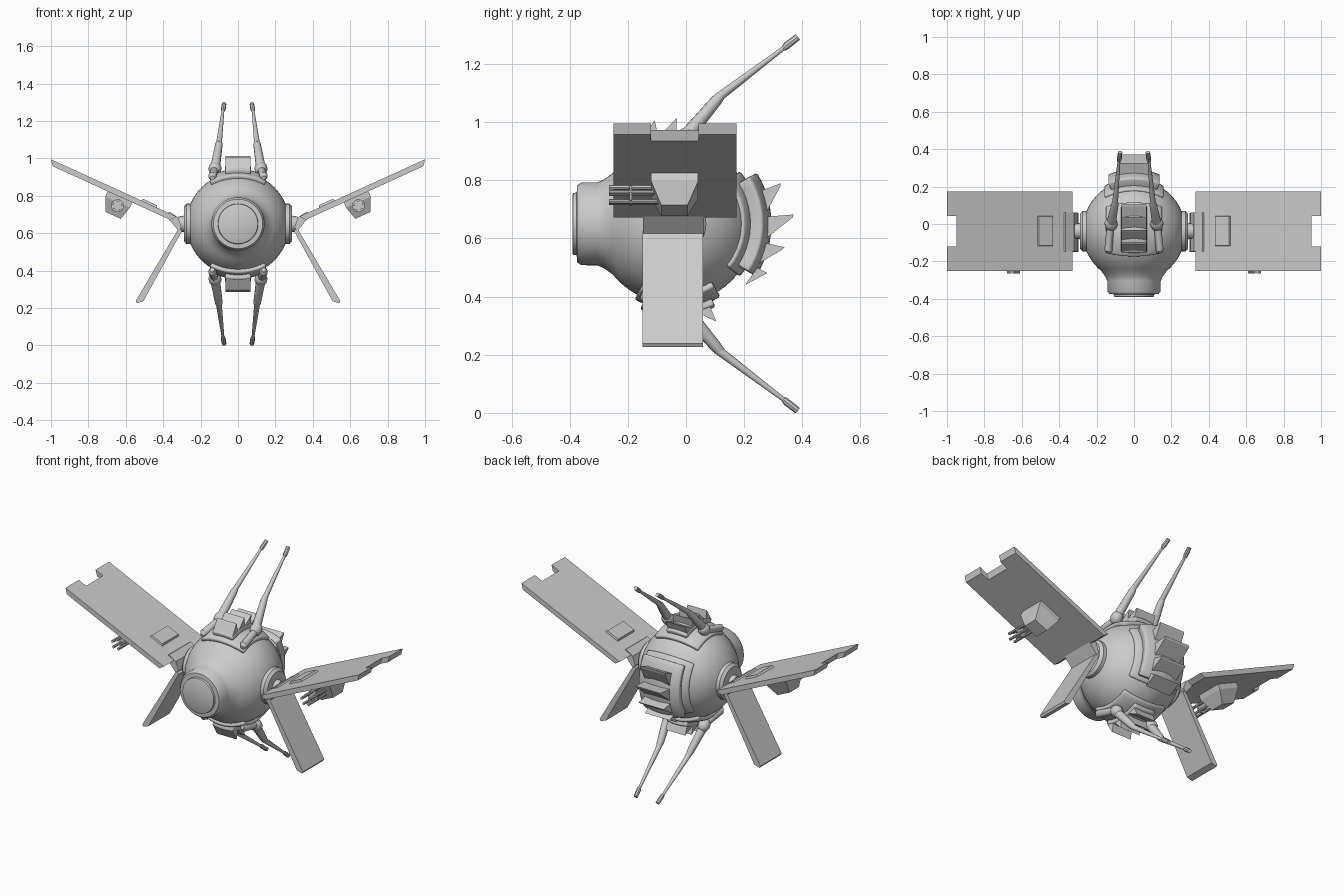
import bpy, bmesh
from math import sin, cos, radians, pi
from mathutils import Vector

if "Cube" in bpy.data.objects:
    bpy.data.objects.remove(bpy.data.objects["Cube"])

CZ = 0.65            # all parts share this origin height, so mirroring works in x and z
CY = -0.038          # body centre in y


def make(name, verts, faces, mirror=(), smooth=False, bevel=0):
    me = bpy.data.meshes.new(name)
    me.from_pydata([(v[0], v[1], v[2] - CZ) for v in verts], [], faces)
    bm = bmesh.new()
    bm.from_mesh(me)
    bmesh.ops.recalc_face_normals(bm, faces=bm.faces)
    bm.to_mesh(me)
    bm.free()
    ob = bpy.data.objects.new(name, me)
    bpy.context.collection.objects.link(ob)
    ob.location.z = CZ
    if smooth:
        bpy.ops.object.select_all(action='DESELECT')
        ob.select_set(True)
        bpy.context.view_layer.objects.active = ob
        bpy.ops.object.shade_smooth_by_angle(angle=radians(35))
    if bevel:
        b = ob.modifiers.new("bevel", 'BEVEL')
        b.width, b.segments = bevel, 2
    if mirror:
        m = ob.modifiers.new("mirror", 'MIRROR')
        m.use_axis = ('x' in mirror, False, 'z' in mirror)
        m.use_mirror_merge = False
    return ob


def loft(name, rings, **kw):
    """Skin equal-length closed rings and cap both ends."""
    n = len(rings[0])
    verts = [v for r in rings for v in r]
    faces = [(i * n + j, i * n + (j + 1) % n, (i + 1) * n + (j + 1) % n, (i + 1) * n + j)
             for i in range(len(rings) - 1) for j in range(n)]
    faces += [tuple(range(n)), tuple(range(len(verts) - n, len(verts)))]
    return make(name, verts, faces, **kw)


def tube(name, stations, seg=12, **kw):
    """Round bar through (point, radius) stations."""
    pts = [Vector(p) for p, r in stations]
    rings = []
    axis = (pts[-1] - pts[0]).normalized()
    u = axis.orthogonal().normalized()
    w = axis.cross(u)
    for p, (_, r) in zip(pts, stations):
        rings.append([p + r * (u * cos(2 * pi * k / seg) + w * sin(2 * pi * k / seg)) for k in range(seg)])
    return loft(name, rings, smooth=True, **kw)


def polar(r, a, b=0):
    """Point around the body: a turns from back (0) to top (90), b turns sideways."""
    a, b = radians(a), radians(b)
    return (r * sin(b), CY + r * cos(b) * cos(a), CZ + r * cos(b) * sin(a))


def patch(name, r, thick, a0, a1, b, mirror=(), n=12):
    """Curved armour plate lying on the body."""
    verts = [polar(r, a0 + (a1 - a0) * i / n, -b + 2 * b * j / n) for i in range(n + 1) for j in range(n + 1)]
    m = n + 1
    faces = [(i * m + j, i * m + j + 1, (i + 1) * m + j + 1, (i + 1) * m + j) for i in range(n) for j in range(n)]
    ob = make(name, verts, faces, smooth=True)
    if sum(f.normal.dot(f.center - Vector((0, CY, 0))) for f in ob.data.polygons) < 0:
        ob.data.flip_normals()
    s = ob.modifiers.new("thickness", 'SOLIDIFY')
    s.thickness, s.offset = thick, -1
    bv = ob.modifiers.new("bevel", 'BEVEL')
    bv.width, bv.segments, bv.angle_limit = 0.008, 2, radians(50)
    if mirror:
        mm = ob.modifiers.new("mirror", 'MIRROR')
        mm.use_axis = (False, False, True)
        mm.use_mirror_merge = False
    return ob


def fin(name, a, span, r0, r1, half, mirror=()):
    """Wedge louvre: sharp outer lip at angle a, sloping back onto the plate."""
    prof = [polar(r0, a), polar(r1, a), polar(r1 - 0.006, a + span * 0.12), polar(r0, a + span)]
    return loft(name, [[(x, p[1], p[2]) for p in prof] for x in (-half, half)], mirror=mirror)


# body: sphere and stepped nose turned about the y axis
profile = [(CY + 0.276 * cos(t), 0.276 * sin(t)) for t in [radians(1 + k * 5.6) for k in range(26)]]
profile += [(-0.283, 0.152), (-0.305, 0.143), (-0.36, 0.142), (-0.374, 0.132),
            (-0.376, 0.108), (-0.388, 0.106), (-0.391, 0.1)]
loft("body", [[(r * cos(2 * pi * k / 48), y, CZ + r * sin(2 * pi * k / 48)) for k in range(48)]
              for y, r in profile], smooth=True)

# back armour with four louvres
patch("back_base_plate", 0.288, 0.03, -39, 39, 34)
patch("back_panel", 0.332, 0.07, -33, 32, 25)
for i, a in enumerate((21, 4.5, -12, -28)):
    fin(f"back_fin_{i}", a, -13, 0.32, (0.39, 0.41, 0.385, 0.36)[i], 0.085)

# top and bottom armour with louvres
patch("cap_plate", 0.295, 0.03, 58, 118, 31, mirror='z')
patch("cap_block", 0.318, 0.04, 64, 112, 13, mirror='z')
for i, a in enumerate((101, 89, 78, 67)):
    fin(f"cap_fin_{i}", a, 10, 0.31, 0.363, 0.066, mirror='z')

# antennas, four in all
tube("antenna_foot", [((0.137, -0.155, 0.895), 0.012), ((0.137, -0.14, 0.905), 0.022),
                      ((0.125, 0.0, 0.94), 0.02)], mirror='xz')
tube("antenna_joint", [((0.123, CY + 0.038 + 0.03 * sin(t), 0.945 + 0.03 * sin(t) * 0.9),
                        0.034 * cos(t) + 0.001) for t in [radians(d) for d in range(-90, 91, 20)]], mirror='xz')
tube("antenna_base", [((0.122, 0.0, 0.95), 0.026), ((0.102, 0.105, 1.075), 0.02),
                      ((0.1, 0.125, 1.095), 0.013)], mirror='xz')
tube("antenna_rod", [((0.102, 0.105, 1.08), 0.016), ((0.079, 0.35, 1.265), 0.007)], mirror='xz')
tube("antenna_tip", [((0.081, 0.335, 1.252), 0.009), ((0.079, 0.345, 1.262), 0.013),
                     ((0.074, 0.384, 1.292), 0.012)], seg=8, mirror='xz')

# side hubs
tube("side_hub", [((0.22, CY, CZ), 0.108), ((0.275, CY, CZ), 0.108), ((0.29, CY, CZ), 0.092)],
     seg=32, mirror='x')
tube("hub_axle", [((0.28, CY, CZ), 0.045), ((0.318, CY, CZ), 0.04)], seg=16, mirror='x')

# upper wing frame: u runs outward, v is up from the top surface
W0 = Vector((0.33, 0, 0.69))
ANG = radians(24.5)
U, V = Vector((cos(ANG), 0, sin(ANG))), Vector((-sin(ANG), 0, cos(ANG)))


def wing_pt(u, y, v):
    return W0 + U * u + V * v + Vector((0, y, 0))


def outline(tip, root, v):
    notch = tip - 0.055
    uy = [(root, -0.25), (tip, -0.25), (tip, -0.12), (notch, -0.12),
          (notch, 0.043), (tip, 0.043), (tip, 0.173), (root, 0.173)]
    return [wing_pt(u, y, v) for u, y in uy]


loft("upper_wing", [outline(0.712, 0.02, -0.03), outline(0.736, 0.0, 0)], mirror='x')


def wing_block(name, bottom, top):
    """Tapered block on the wing; each end is (u0, u1, y0, y1, v)."""
    rings = [[wing_pt(u, y, v) for u, y in ((u0, y0), (u1, y0), (u1, y1), (u0, y1))]
             for u0, u1, y0, y1, v in (bottom, top)]
    return loft(name, rings, mirror='x')


wing_block("wing_hatch", (0.11, 0.21, -0.12, 0.045, -0.01), (0.12, 0.2, -0.115, 0.04, 0.012))

# gun pod and barrels under the wing
wing_block("gun_pod_top", (0.245, 0.39, -0.12, 0.042, -0.06), (0.245, 0.39, -0.12, 0.042, -0.02))
wing_block("gun_pod", (0.265, 0.355, -0.085, 0.005, -0.135), (0.245, 0.39, -0.12, 0.042, -0.06))
GU, GV = 0.31, -0.078
for k in range(5):
    t = 2 * pi * k / 5
    u, v = GU + 0.028 * cos(t), GV + 0.028 * sin(t)
    tube(f"gun_barrel_{k}", [(wing_pt(u, -0.265, v), 0.008), (wing_pt(u, -0.08, v), 0.008)], seg=8, mirror='x')
tube("gun_clamp", [(wing_pt(GU, -0.195, GV), 0.035), (wing_pt(GU, -0.185, GV), 0.035)], seg=10, mirror='x')


def slab(name, prof, y0, y1):
    return loft(name, [[(x, y, z) for x, z in prof] for y in (y0, y1)], mirror='x')


# wing bracket and lower wing
slab("wing_bracket", [(0.302, 0.632), (0.318, 0.612), (0.39, 0.7), (0.365, 0.715), (0.32, 0.685)], -0.148, 0.062)
slab("lower_wing", [(0.298, 0.615), (0.318, 0.625), (0.547, 0.238), (0.54, 0.226), (0.505, 0.238)], -0.15, 0.058)
